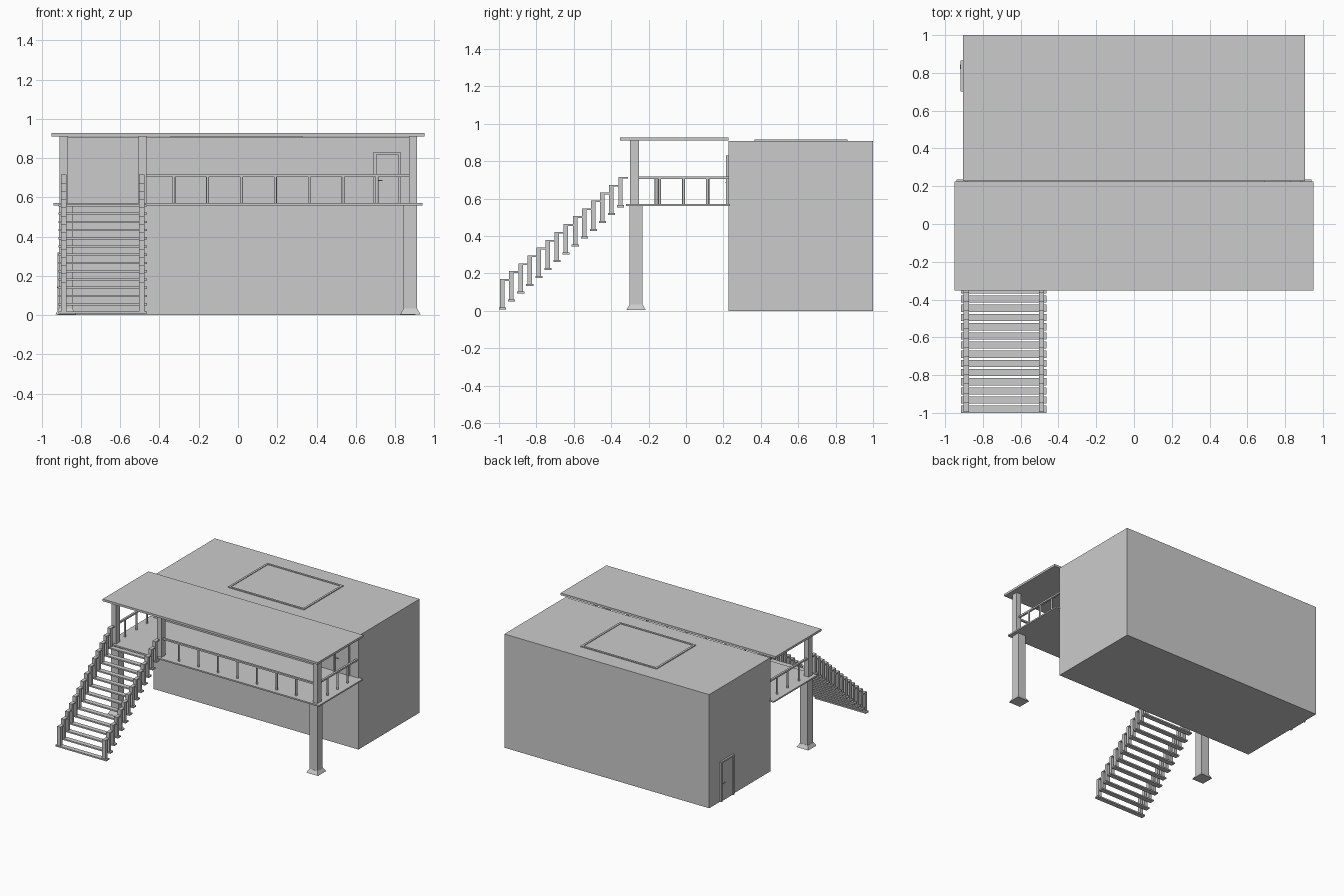
import bpy, bmesh
from mathutils import Matrix, Vector

if "Cube" in bpy.data.objects:
    bpy.data.objects.remove(bpy.data.objects["Cube"])


def make(name, bm):
    me = bpy.data.meshes.new(name)
    bmesh.ops.recalc_face_normals(bm, faces=bm.faces)
    bm.to_mesh(me)
    bm.free()
    ob = bpy.data.objects.new(name, me)
    bpy.context.scene.collection.objects.link(ob)
    return ob


def add_box(bm, x, y, z):
    lo, hi = Vector((x[0], y[0], z[0])), Vector((x[1], y[1], z[1]))
    m = Matrix.Translation((lo + hi) / 2) @ Matrix.Diagonal((*(hi - lo), 1))
    return bmesh.ops.create_cube(bm, size=1, matrix=m)["verts"]


def boxes(name, items):
    bm = bmesh.new()
    for it in items:
        add_box(bm, *it)
    return make(name, bm)


def rods(name, points, z0, z1, r=0.0075):
    bm = bmesh.new()
    for x, y in points:
        bmesh.ops.create_cone(bm, cap_ends=True, segments=12, radius1=r, radius2=r,
                              depth=z1 - z0, matrix=Matrix.Translation((x, y, (z0 + z1) / 2)))
    ob = make(name, bm)
    for p in ob.data.polygons:
        p.use_smooth = len(p.vertices) == 4
    return ob


# main volume, balcony slab and canopy
boxes("building", [((-0.905, 0.905), (0.228, 1.0), (0, 0.908))])
boxes("balcony_floor", [((-0.94, 0.94), (-0.32, 0.236), (0.56, 0.571))])
boxes("canopy_roof", [((-0.95, 0.95), (-0.352, 0.226), (0.911, 0.928))])

# roof hatch: thin panel with a raised border
x0, x1, y0, y1, w = -0.345, 0.328, 0.365, 0.863, 0.016
boxes("roof_hatch_frame", [
    ((x0, x1), (y0, y0 + w), (0.9, 0.915)), ((x0, x1), (y1 - w, y1), (0.9, 0.915)),
    ((x0, x0 + w), (y0 + w, y1 - w), (0.9, 0.915)),
    ((x1 - w, x1), (y0 + w, y1 - w), (0.9, 0.915))])
boxes("roof_hatch_panel", [((x0 + w, x1 - w), (y0 + w, y1 - w), (0.9, 0.910))])

# thick lower columns with flared feet
for side, s in (("left", -1), ("right", 1)):
    cx, cy = s * 0.878, -0.267
    boxes(side + "_lower_column", [((cx - 0.034, cx + 0.034), (cy - 0.034, cy + 0.034), (0.03, 0.56))])
    bm = bmesh.new()
    for v in add_box(bm, (cx - 0.052, cx + 0.052), (cy - 0.052, cy + 0.052), (0.004, 0.033)):
        if v.co.z > 0.02:
            v.co.x = cx + (v.co.x - cx) * 0.68
            v.co.y = cy + (v.co.y - cy) * 0.68
    make(side + "_column_foot", bm)

# slimmer posts carrying the canopy
for name, x in (("left_post", -0.888), ("stair_post", -0.487), ("right_post", 0.892)):
    boxes(name, [((x - 0.021, x + 0.021), (-0.3, -0.251), (0.571, 0.911))])

# balcony railing
RZ, RY = (0.705, 0.718), -0.276
boxes("front_handrail", [((-0.466, 0.872), (RY - 0.008, RY + 0.008), RZ)])
rods("front_balusters", [(-0.327 + 0.1725 * i, RY) for i in range(7)], 0.571, 0.706)
for side, s, ys in (("left", -1, (-0.16, -0.015, 0.117)), ("right", 1, (-0.141, -0.013, 0.115))):
    x = s * 0.888
    boxes(side + "_handrail", [((x - 0.008, x + 0.008), (-0.251, 0.228), RZ)])
    rods(side + "_balusters", [(x, y) for y in ys], 0.571, 0.706)

# open stair: treads, uprights and stepped handrails
N, DY, DZ = 14, 0.0486, 0.0420
treads, uprights, caps = [], [], []
for i in range(N):
    y, z = -1 + DY * i, 0.008 + DZ * i
    treads.append(((-0.915, -0.464), (y, y + 0.038), (z, z + 0.011)))
    for x in (-0.888, -0.49):
        sx = (x - 0.014, x + 0.014)
        uprights.append((sx, (y + 0.006, y + 0.030), (z + 0.011, z + 0.153)))
        caps.append((sx, (y + 0.006, y + DY + 0.010), (z + 0.153, z + 0.162)))
boxes("stair_treads", treads)
boxes("stair_uprights", uprights)
boxes("stair_handrails", caps)


def door(name, width, height, loc, rotated):
    """Door facing -y with its origin at bottom centre on the wall."""
    h, f = width / 2, 0.013
    parts = [
        boxes(name + "_frame", [((-h, -h + f), (-0.014, 0.005), (0, height)),
                                ((h - f, h), (-0.014, 0.005), (0, height)),
                                ((-h + f, h - f), (-0.014, 0.005), (height - f, height))]),
        boxes(name + "_leaf", [((-h + f, h - f), (-0.006, 0.005), (0, height - f))]),
        boxes(name + "_handle", [((-h + 0.022, -h + 0.028), (-0.014, -0.005), (height * 0.435, height * 0.455)),
                                 ((-h + 0.022, -h + 0.046), (-0.016, -0.012), (height * 0.435, height * 0.455))])]
    m = Matrix.Translation(loc)
    if rotated:
        m = m @ Matrix.Rotation(-1.5707963, 4, "Z")
    for p in parts:
        p.data.transform(m)


# balcony door and ground-floor side door
door("balcony_door", 0.137, 0.26, (0.76, 0.228, 0.571), False)
door("side_door", 0.165, 0.32, (-0.905, 0.783, 0.0), True)
